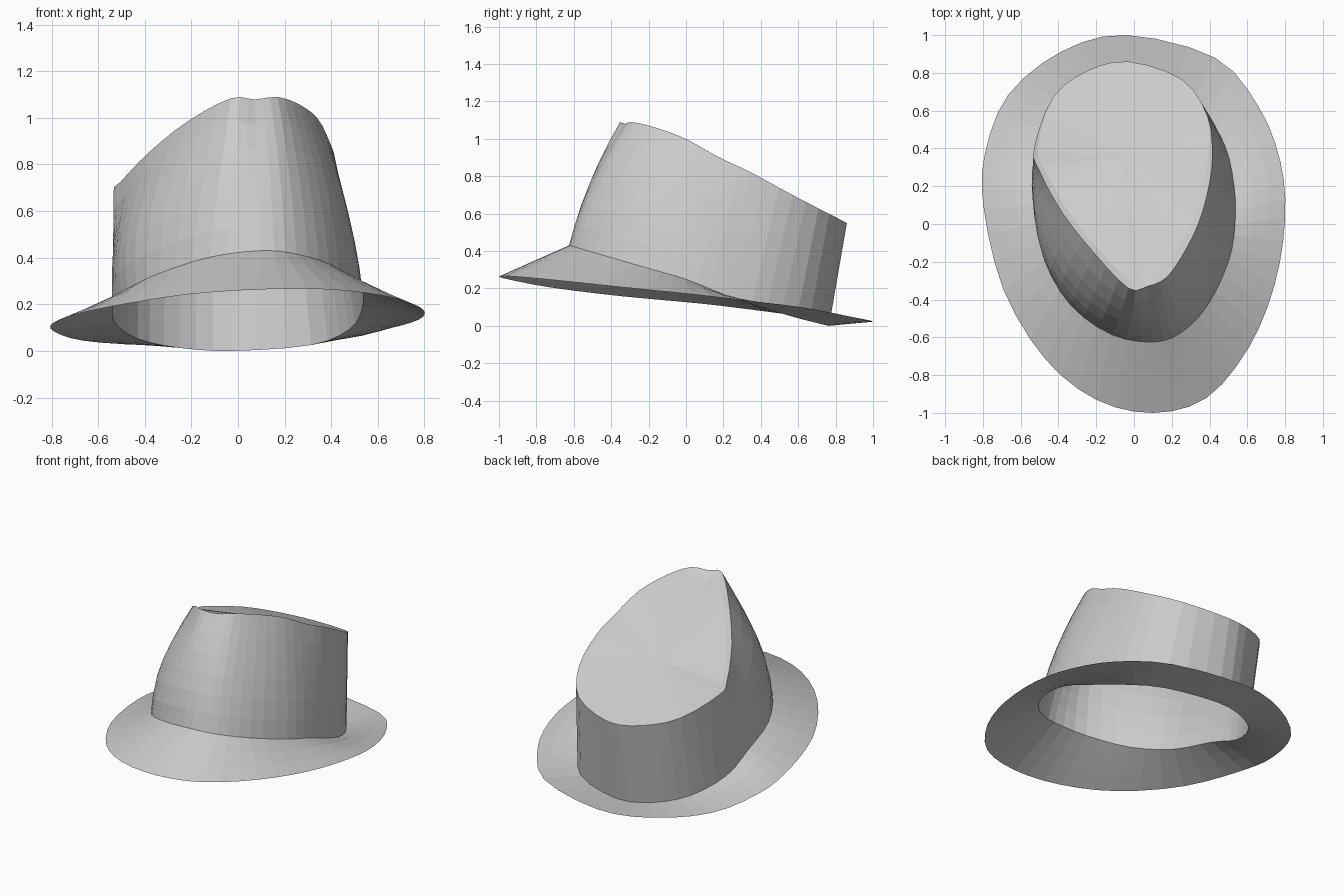
import bpy, bmesh
from mathutils import Vector

if "Cube" in bpy.data.objects:
    bpy.data.objects.remove(bpy.data.objects["Cube"])

SUB = 3  # spline steps between control points


def closed_spline(points):
    """Catmull-Rom ring through the control points."""
    p = [Vector(v) for v in points]
    n, ring = len(p), []
    for i in range(n):
        a, b, c, d = (p[(i + k) % n] for k in (-1, 0, 1, 2))
        for s in range(SUB):
            t = s / SUB
            ring.append(0.5 * (2 * b + (c - a) * t + (2 * a - 5 * b + 4 * c - d) * t**2
                               + (3 * b - a - 3 * c + d) * t**3))
    return ring


def clamp(v):
    return max(0.0, min(1.0, v))


def loft(name, rings, tip=None):
    """Bridge rings of equal length, optionally closing on a tip point."""
    bm = bmesh.new()
    rows = [[bm.verts.new(v) for v in r] for r in rings]
    n = len(rows[0])
    for lo, hi in zip(rows, rows[1:]):
        for i in range(n):
            j = (i + 1) % n
            bm.faces.new((lo[i], lo[j], hi[j], hi[i]))
    if tip is not None:
        top = bm.verts.new(tip)
        for i in range(n):
            bm.faces.new((rows[-1][i], rows[-1][(i + 1) % n], top))
    mesh = bpy.data.meshes.new(name)
    bm.to_mesh(mesh)
    bm.free()
    obj = bpy.data.objects.new(name, mesh)
    bpy.context.collection.objects.link(obj)
    return obj


def seam_height(x, y):
    """Slope down to the back, dipping a little at the front left."""
    if y > 0:
        return .25 - .425 * y + .13 * y * y
    return .25 - .29 * y - .04 * clamp(-x / .3) * clamp(-y / .2)


# Outer brim edge, starting at the front and running counter-clockwise
edge = closed_spline([
    (.10, -1.0, .265), (.385, -.92, .265), (.61, -.65, .24), (.745, -.32, .205),
    (.80, .03, .17), (.775, .33, .135), (.66, .62, .10), (.43, .88, .05),
    (-.04, 1.0, .025), (-.38, .915, .025), (-.665, .685, .045), (-.79, .37, .085),
    (-.795, .08, .12), (-.69, -.35, .16), (-.47, -.715, .205), (-.20, -.93, .245)])

# Seam between brim and crown
seam = closed_spline([(x, y, seam_height(x, y)) for x, y in [
    (.10, -.625), (.25, -.575), (.39, -.43), (.50, -.20), (.535, 0), (.53, .20),
    (.475, .43), (.315, .66), (-.02, .765), (-.25, .71), (-.43, .56), (-.53, .33),
    (-.53, .10), (-.475, -.19), (-.335, -.43), (-.12, -.585)]])

# Pinched upper edge of the crown
crest = closed_spline([
    (.07, -.33, 1.08), (.17, -.285, 1.09), (.26, -.16, 1.06), (.34, 0, 1.0),
    (.39, .17, .905), (.415, .35, .82), (.39, .57, .70), (.255, .765, .60),
    (-.03, .86, .55), (-.25, .81, .565), (-.43, .67, .61), (-.53, .40, .69),
    (-.50, .28, .73), (-.38, .06, .855), (-.21, -.155, .99), (-.03, -.34, 1.085)])

# Brim
loft("brim", [[a.lerp(b, k / 3) for a, b in zip(edge, seam)] for k in range(4)])

# Crown wall, bulging slightly at the front, a little more on the left
wall = []
for k in range(7):
    t = k / 6
    row = []
    for a, b in zip(seam, crest):
        v = a.lerp(b, t)
        out = Vector((v.x, v.y - .2, 0)).normalized()
        amount = (.035 + .025 * clamp(-v.x / .2)) * clamp((.3 - v.y) / .5)
        row.append(v + out * amount * 4 * t * (1 - t))
    wall.append(row)

# Recessed crown top, sunk behind the crest at the front and sides
centre = Vector((-.05, .35, .765))
inset = []
for v in crest:
    w = clamp((.65 - v.y) / .4)
    p = v.lerp(centre, .07 * w)
    p.z -= .015 * w
    inset.append(p)
cap = [[v.lerp(centre, k / 3) for v in inset] for k in range(3)]
loft("crown", wall + cap, centre)

# Stand the hat on the ground
low = min(v.co.z for o in bpy.data.objects for v in o.data.vertices)
for o in bpy.data.objects:
    o.location.z = -low
